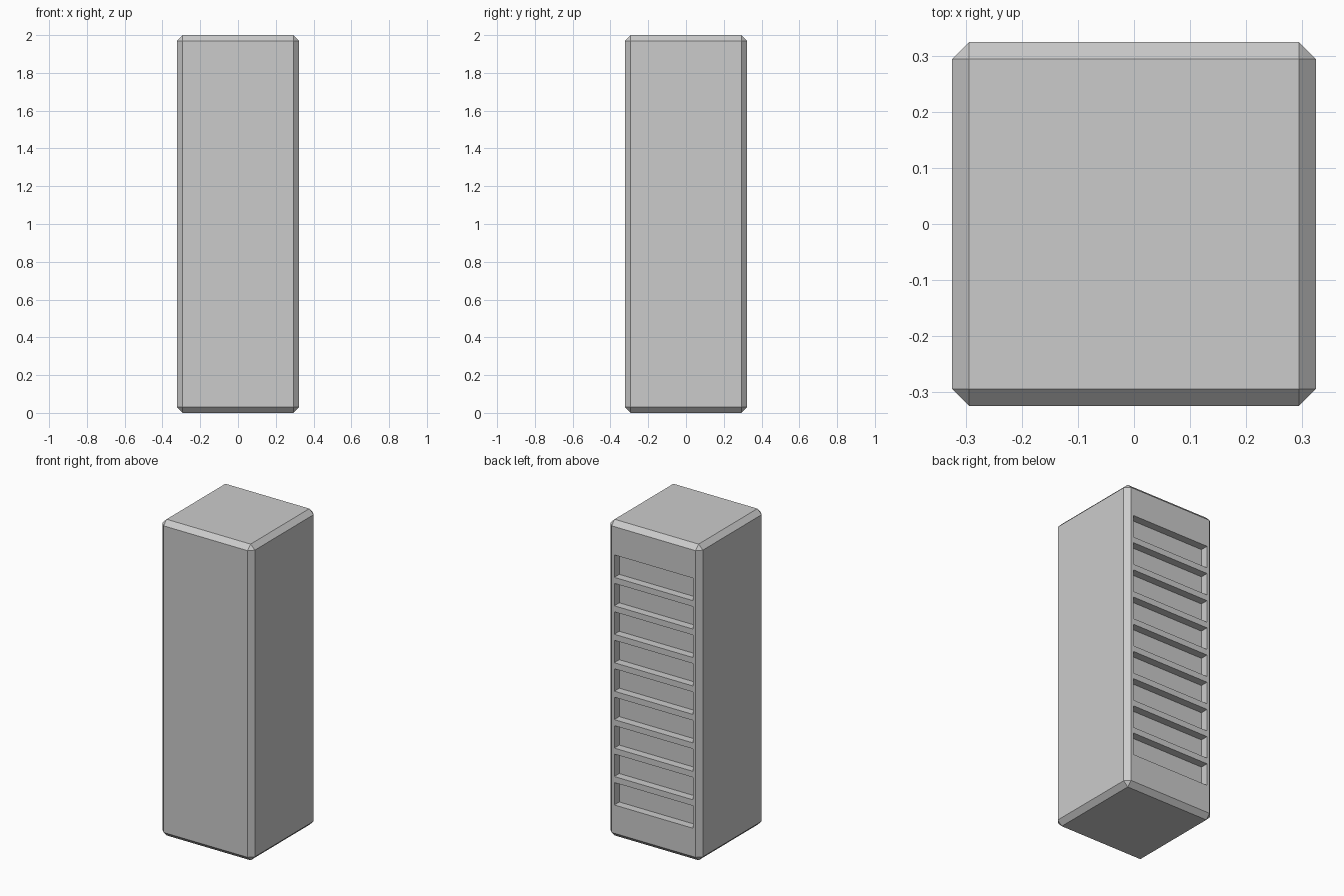
import bpy, bmesh, math
from mathutils import Matrix

if "Cube" in bpy.data.objects:
    bpy.data.objects.remove(bpy.data.objects["Cube"])

W, H, CHAMFER = 0.648, 2.0, 0.03
SLOTS, PITCH, SLOT_W, SLOT_H, DEPTH = 9, 0.18, 0.55, 0.142, 0.05


def add_box(bm, center, size):
    m = Matrix.Translation(center) @ Matrix.Diagonal((*size, 1))
    bmesh.ops.create_cube(bm, size=1, matrix=m)


def make_object(name, bm):
    mesh = bpy.data.meshes.new(name)
    bm.to_mesh(mesh)
    bm.free()
    ob = bpy.data.objects.new(name, mesh)
    bpy.context.collection.objects.link(ob)
    return ob


# Tall cabinet body with chamfered edges
bm = bmesh.new()
add_box(bm, (0, 0, H / 2), (W, W, H))
bmesh.ops.bevel(bm, geom=bm.edges[:], offset=CHAMFER, segments=1,
                profile=0.5, affect='EDGES')
cabinet = make_object("cabinet_body", bm)

# Row of recessed slots in the back face
bm = bmesh.new()
for i in range(SLOTS):
    z = H / 2 + (i - (SLOTS - 1) / 2) * PITCH
    add_box(bm, (0, W / 2, z), (SLOT_W, 2 * DEPTH, SLOT_H))
cutter = make_object("slot_cutter", bm)
cutter.hide_render = True

mod = cabinet.modifiers.new("slots", 'BOOLEAN')
mod.operation = 'DIFFERENCE'
mod.solver = 'EXACT'
mod.object = cutter
bpy.context.view_layer.objects.active = cabinet
cabinet.select_set(True)
bpy.ops.object.modifier_apply(modifier=mod.name)
bpy.data.objects.remove(cutter)

# Crisp chamfers and slot edges
bpy.ops.object.shade_smooth_by_angle(angle=math.radians(30))
